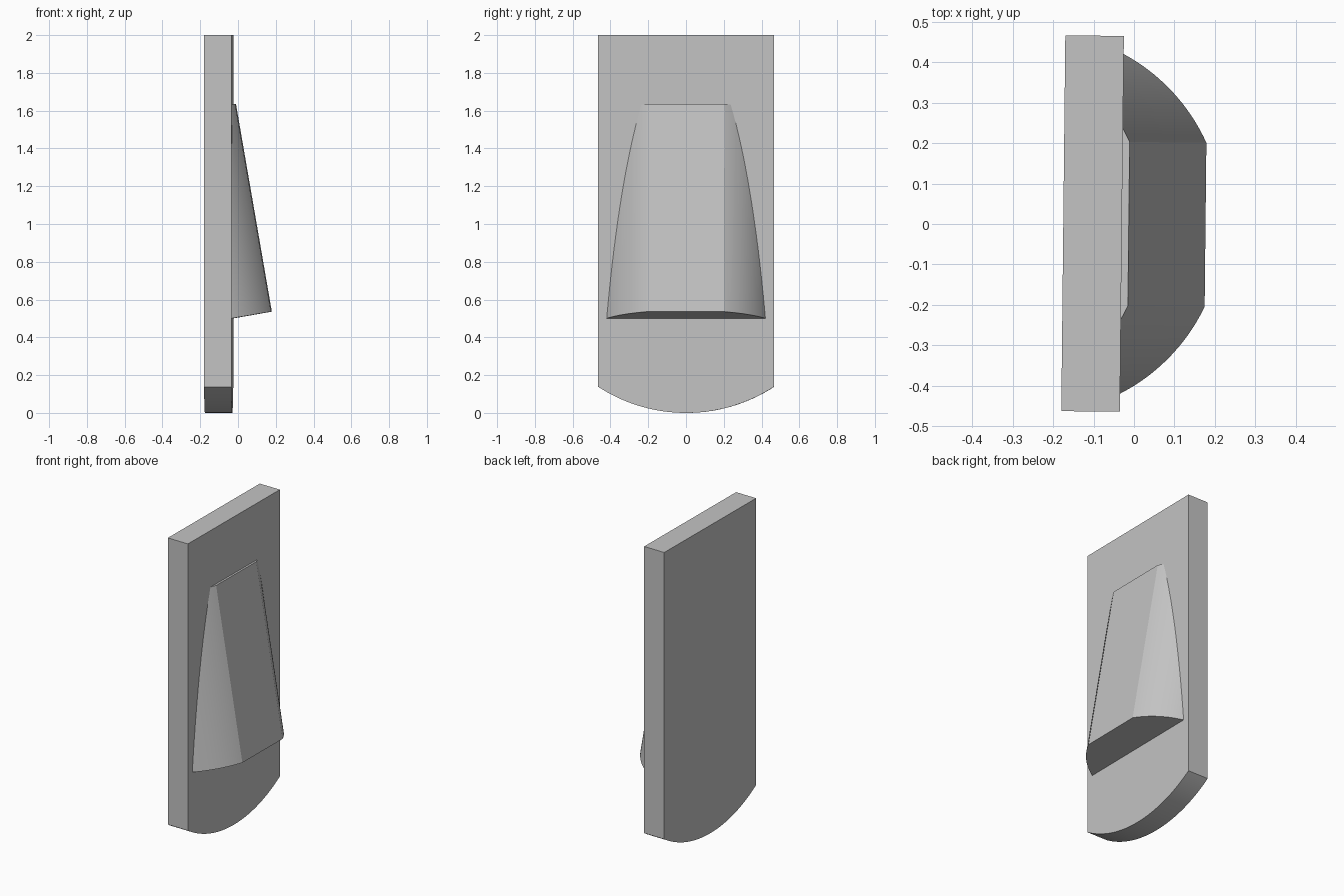
import bpy
import bmesh
from math import sin, cos, asin, pi, radians
from mathutils import Matrix, Vector

cube = bpy.data.objects.get("Cube")
if cube:
    bpy.data.objects.remove(cube, do_unlink=True)

grey = bpy.data.materials.new("light_grey")
grey.use_nodes = True
colour = (0.55, 0.55, 0.55, 1)
grey.diffuse_color = colour
grey.node_tree.nodes["Principled BSDF"].inputs["Base Color"].default_value = colour

YAW = Matrix.Rotation(-0.0107, 4, "Z")
BACK, FRONT = -0.175, -0.03


def arc(radius, start, end, steps):
    """Points on a circle around the origin."""
    angles = [start + (end - start) * i / steps for i in range(steps + 1)]
    return [(radius * cos(a), radius * sin(a)) for a in angles]


def prism(points, direction):
    """Extrude a closed outline along a direction."""
    bm = bmesh.new()
    face = bm.faces.new([bm.verts.new(p) for p in points])
    result = bmesh.ops.extrude_face_region(bm, geom=[face], use_keep_orig=True)
    moved = [v for v in result["geom"] if isinstance(v, bmesh.types.BMVert)]
    bmesh.ops.translate(bm, verts=moved, vec=direction)
    return bm


def finish(bm, name):
    bmesh.ops.recalc_face_normals(bm, faces=bm.faces)
    bm.transform(YAW)
    mesh = bpy.data.meshes.new(name)
    bm.to_mesh(mesh)
    bm.free()
    mesh.materials.append(grey)
    obj = bpy.data.objects.new(name, mesh)
    bpy.context.collection.objects.link(obj)
    bpy.ops.object.select_all(action="DESELECT")
    obj.select_set(True)
    bpy.context.view_layer.objects.active = obj
    bpy.ops.object.shade_smooth_by_angle(angle=radians(20))


# Backing panel with a curved lower edge
half_width, rise = 0.465, 0.138
radius = (half_width ** 2 + rise ** 2) / (2 * rise)
spread = asin(half_width / radius)
outline = [(BACK, y, z + radius)
           for y, z in arc(radius, -pi / 2 - spread, -pi / 2 + spread, 48)]
outline += [(BACK, half_width, 2), (BACK, -half_width, 2)]
finish(prism(outline, Vector((FRONT - BACK, 0, 0))), "backing_panel")

# Sloping wedge: round sides, flat face, trimmed just inside the panel
round_radius, flat_half = 0.473, 0.203
edge = asin(flat_half / round_radius)
depth = round_radius * cos(edge)
profile = (arc(round_radius, -pi / 2, -edge, 32)
           + arc(round_radius, edge, pi / 2, 32))
bm = prism([(x - depth, y, 0) for x, y in profile], Vector((0, 0, 1.116)))
bm.transform(Matrix.Translation((0.177, 0, 0.536))
             @ Matrix.Rotation(radians(-9.8), 4, "Y"))
cut = bmesh.ops.bisect_plane(
    bm, geom=bm.verts[:] + bm.edges[:] + bm.faces[:],
    plane_co=(FRONT - 0.02, 0, 0), plane_no=(1, 0, 0), clear_inner=True)
rim = [e for e in cut["geom_cut"] if isinstance(e, bmesh.types.BMEdge)]
bmesh.ops.holes_fill(bm, edges=rim, sides=0)
finish(bm, "sloping_wedge")
